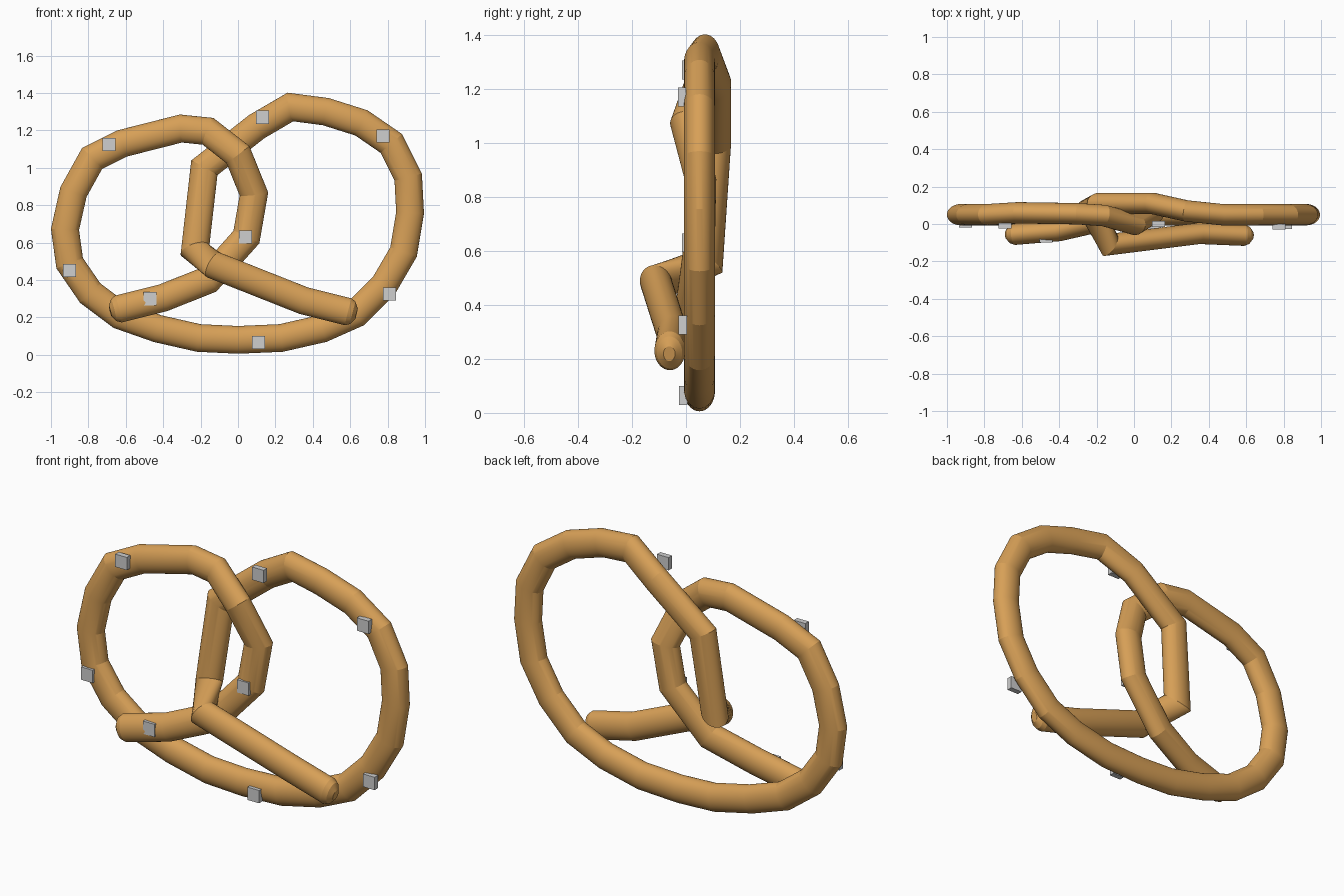
import bpy
import bmesh
import math
from mathutils import Vector

cube = bpy.data.objects.get("Cube")
if cube:
    bpy.data.objects.remove(cube, do_unlink=True)


def make_material(name, colour):
    material = bpy.data.materials.new(name)
    material.use_nodes = True
    material.diffuse_color = colour
    material.node_tree.nodes["Principled BSDF"].inputs["Base Color"].default_value = colour
    return material


def add_object(name, bm, material):
    mesh = bpy.data.meshes.new(name)
    bm.to_mesh(mesh)
    bm.free()
    obj = bpy.data.objects.new(name, mesh)
    bpy.context.collection.objects.link(obj)
    mesh.materials.append(material)
    return obj


def sweep(bm, path, half_width, half_depth, sides):
    """Sweep an oval along a path with mitred joints and rounded ends."""
    points = [Vector(p) for p in path]
    start_dir = (points[0] - points[1]).normalized()
    end_dir = (points[-1] - points[-2]).normalized()
    # Two shrinking rings round off each end
    caps = [(0.025, 0.82), (0.045, 0.38)]
    head = [(points[0] + start_dir * step, size) for step, size in reversed(caps)]
    tail = [(points[-1] + end_dir * step, size) for step, size in caps]
    stations = head + [(p, 1.0) for p in points] + tail

    rings = []
    last = len(stations) - 1
    for i, (centre, size) in enumerate(stations):
        before = stations[max(i - 1, 0)][0]
        after = stations[min(i + 1, last)][0]
        arriving = (centre - before).normalized() if i > 0 else (after - centre).normalized()
        leaving = (after - centre).normalized() if i < last else arriving
        tangent = (arriving + leaving).normalized()
        bend = leaving - arriving
        stretch = 1 / max(tangent.dot(arriving), 0.5) - 1
        if bend.length > 0:
            bend.normalize()
        side = tangent.cross(Vector((0, 1, 0))).normalized()
        depth = side.cross(tangent)
        ring = []
        for k in range(sides):
            angle = math.tau * k / sides
            offset = side * (half_width * math.cos(angle)) + depth * (half_depth * math.sin(angle))
            offset += bend * (offset.dot(bend) * stretch)
            ring.append(bm.verts.new(centre + offset * size))
        rings.append(ring)

    for first, second in zip(rings, rings[1:]):
        for k in range(sides):
            n = (k + 1) % sides
            bm.faces.new((first[k], first[n], second[n], second[k]))
    bm.faces.new(rings[0])
    bm.faces.new(rings[-1])
    bmesh.ops.recalc_face_normals(bm, faces=bm.faces)


crust = make_material("baked crust", (0.68, 0.35, 0.095, 1))
salt = make_material("salt grey", (0.62, 0.62, 0.62, 1))

# Dough strand: front arm, up behind the crossing and into the left loop
front_arm = [
    (0.59, -0.06, 0.23), (0.35, -0.05, 0.29), (-0.13, -0.11, 0.48),
    (-0.23, 0.08, 0.56), (-0.18, 0.11, 1.0), (0.1, 0.11, 1.22), (0.28, 0.07, 1.325),
]
# Outer loop lies in one plane, given as x and z
outer_loop = [
    (0.47, 1.3), (0.66, 1.24), (0.82, 1.13), (0.91, 0.95), (0.92, 0.76),
    (0.885, 0.55), (0.78, 0.37), (0.63, 0.22), (0.45, 0.14), (0.23, 0.09),
    (0, 0.08), (-0.21, 0.09), (-0.43, 0.14), (-0.63, 0.21), (-0.79, 0.33),
    (-0.9, 0.49), (-0.925, 0.67), (-0.88, 0.87), (-0.78, 1.05),
]
# Second arm crosses in front at the top and ends at the right
back_arm = [
    (-0.62, 0.06, 1.13), (-0.305, 0.055, 1.21), (-0.16, 0.045, 1.195),
    (0, 0, 1.07), (0.085, 0.055, 0.86), (0.045, 0.05, 0.63),
    (-0.16, 0.02, 0.4), (-0.4, -0.035, 0.305), (-0.64, -0.055, 0.245),
]
path = front_arm + [(x, 0.05, z) for x, z in outer_loop] + back_arm
bm = bmesh.new()
sweep(bm, path, 0.074, 0.057, 48)
dough = add_object("dough_strand", bm, crust)
bpy.ops.object.select_all(action="DESELECT")
dough.select_set(True)
bpy.context.view_layer.objects.active = dough
bpy.ops.object.shade_smooth_by_angle(angle=math.radians(12))

# Square salt grains on the front
grains = [
    (-0.69, -0.01, 1.125), (0.13, 0, 1.27), (0.775, -0.015, 1.17), (-0.9, -0.005, 0.45),
    (0.04, 0, 0.63), (-0.47, -0.085, 0.3), (0.81, -0.012, 0.325), (0.11, -0.01, 0.065),
]
for number, place in enumerate(grains, 1):
    bm = bmesh.new()
    bmesh.ops.create_cube(bm, size=1)
    bmesh.ops.scale(bm, vec=(0.07, 0.03, 0.07), verts=bm.verts)
    grain = add_object(f"salt_grain_{number}", bm, salt)
    grain.location = place
